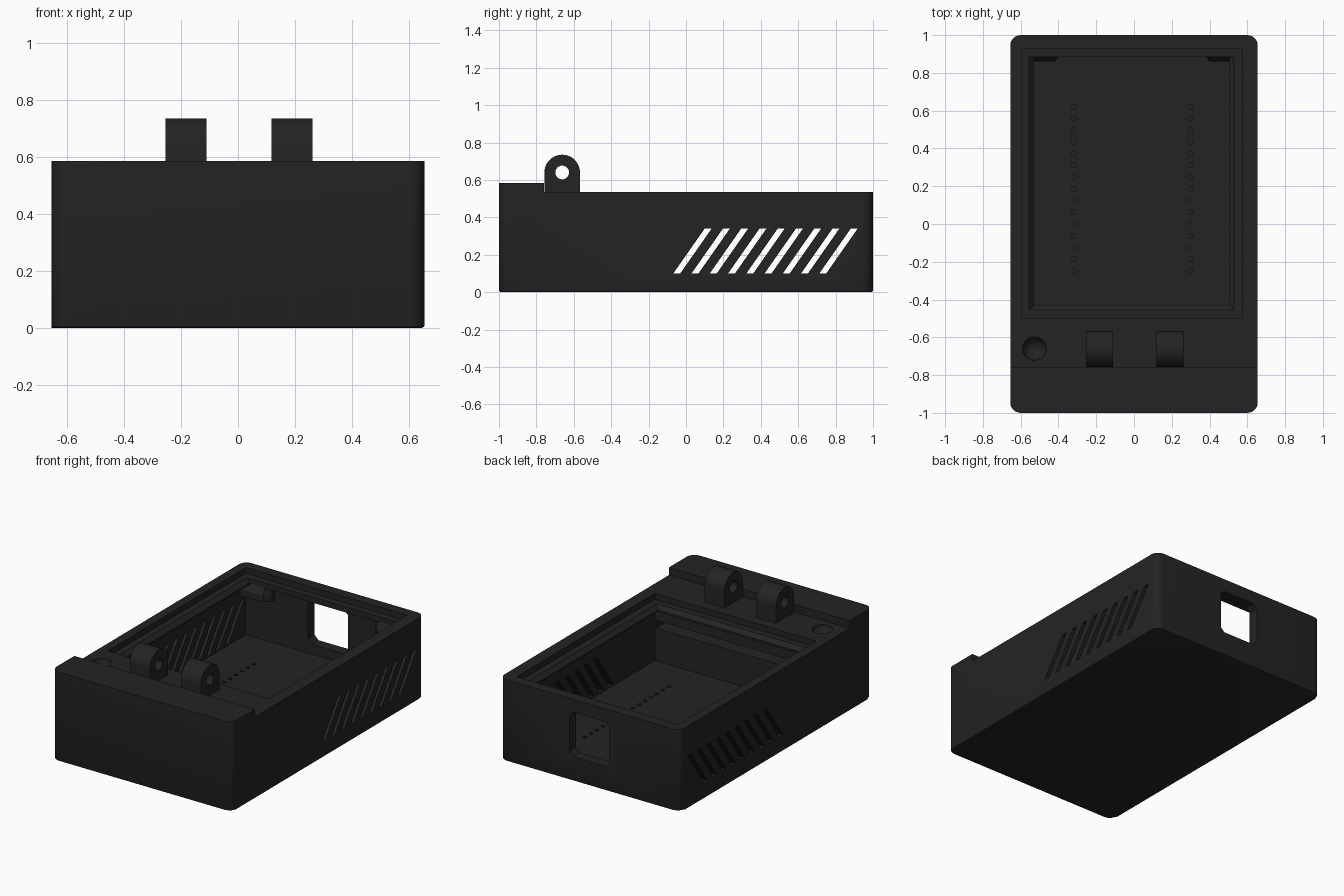
import bpy, bmesh, math
from mathutils import Matrix, Vector

if "Cube" in bpy.data.objects:
    bpy.data.objects.remove(bpy.data.objects["Cube"])

black = bpy.data.materials.new("matte_black")
black.diffuse_color = (0.0175, 0.0175, 0.0175, 1)
black.use_nodes = True
black.node_tree.nodes["Principled BSDF"].inputs["Base Color"].default_value = black.diffuse_color


def finish(name, bm):
    bmesh.ops.recalc_face_normals(bm, faces=bm.faces)
    me = bpy.data.meshes.new(name)
    bm.to_mesh(me)
    bm.free()
    me.materials.append(black)
    ob = bpy.data.objects.new(name, me)
    bpy.context.collection.objects.link(ob)
    return ob


def loft(bm, rings):
    """Closed solid through rings of equal point count."""
    vs = [[bm.verts.new(p) for p in r] for r in rings]
    n = len(vs[0])
    bm.faces.new(vs[0])
    bm.faces.new(vs[-1])
    for a, b in zip(vs, vs[1:]):
        for i in range(n):
            j = (i + 1) % n
            bm.faces.new((a[i], a[j], b[j], b[i]))


def rect(x0, x1, y0, y1, z):
    return [(x0, y0, z), (x1, y0, z), (x1, y1, z), (x0, y1, z)]


def along_x(pts, x0, x1):
    return [[(x, y, z) for y, z in pts] for x in (x0, x1)]


def solid(name, *ring_sets):
    bm = bmesh.new()
    for r in ring_sets:
        loft(bm, r)
    return finish(name, bm)


def cut(target, cutter):
    m = target.modifiers.new("cut", 'BOOLEAN')
    m.operation, m.solver, m.object = 'DIFFERENCE', 'EXACT', cutter
    dg = bpy.context.evaluated_depsgraph_get()
    dg.update()
    me = bpy.data.meshes.new_from_object(target.evaluated_get(dg))
    target.modifiers.clear()
    target.data = me
    bpy.data.objects.remove(cutter)


def smooth(ob):
    bpy.ops.object.select_all(action='DESELECT')
    ob.select_set(True)
    bpy.context.view_layer.objects.active = ob
    bpy.ops.object.shade_smooth_by_angle(angle=math.radians(32))


# Case: side profile with raised front step, rounded vertical corners
W = 0.655
profile = [(-1, 0), (1, 0), (1, .535), (-.76, .535), (-.76, .585), (-1, .585)]
bm = bmesh.new()
loft(bm, along_x(profile, -W, W))
corners = [e for e in bm.edges if abs(e.verts[0].co.z - e.verts[1].co.z) > .3]
bmesh.ops.bevel(bm, geom=corners, offset=.055, segments=7, profile=.5, affect='EDGES')
bottom = [e for e in bm.edges if all(v.co.z < .001 for v in e.verts)]
bmesh.ops.bevel(bm, geom=bottom, offset=.01, segments=2, profile=.5, affect='EDGES')
case = finish("case", bm)

# Lid recess, sloped lip opening, and the wider cavity under the lip
cut(case, solid("recess", [rect(-.595, .575, -.5, .93, z) for z in (.497, .7)]))
cut(case, solid("cavity", [rect(-.595, .575, -.5, .93, z) for z in (.095, .46)]))
cut(case, solid("lip_opening", [rect(-.53, .505, -.43, .885, .44),
                                rect(-.53, .505, -.43, .885, .472),
                                rect(-.555, .53, -.455, .885, .497),
                                rect(-.555, .53, -.455, .885, .51)]))

# Slot in the inner front wall
cut(case, solid("wire_slot", [rect(-.4, .565, -.62, -.45, z) for z in (.31, .36)]))

# Slanted vents through both side walls
vents = []
for i in range(9):
    y = -.068 + i * .0976
    vents.append(along_x([(y, .1), (y + .037, .1), (y + .205, .34), (y + .168, .34)], -.8, .8))
cut(case, solid("vents", *vents))

# Square port with clipped corners in the back wall
c, h, k = .305, .145, .028
port = [(-h + k, -h), (h - k, -h), (h, -h + k), (h, h - k),
        (h - k, h), (-h + k, h), (-h, h - k), (-h, -h + k)]
cut(case, solid("port", [[(x, y, z + c) for x, z in port] for y in (.89, 1.1)]))

# Two rows of pin holes in the floor
pins = []
for x in (-.318, .298):
    for i in range(15):
        y = .62 - i * .062
        pins.append([[(x + .013 * math.cos(a * math.pi / 4 + .39),
                       y + .013 * math.sin(a * math.pi / 4 + .39), z) for a in range(8)]
                     for z in (.05, .12)])
cut(case, solid("pins", *pins))

# Round dimple on the front deck
bm = bmesh.new()
bmesh.ops.create_uvsphere(bm, u_segments=32, v_segments=17, radius=.063,
                          matrix=Matrix.Translation(Vector((-.527, -.66, .535))))
cut(case, finish("dimple", bm))
smooth(case)

# Hinge lugs with a pin hole
cy, cz, R = -.662, .64, .095
arch = [(cy - R, .53)]
arch += [(cy - R * math.cos(math.pi * i / 24), cz + R * math.sin(math.pi * i / 24)) for i in range(25)]
arch += [(cy + R, .53)]
for side, x0, x1 in (("left", -.255, -.11), ("right", .118, .262)):
    lug = solid("hinge_lug_" + side, along_x(arch, x0, x1))
    hole = [(cy + .037 * math.cos(math.tau * i / 24), cz + .037 * math.sin(math.tau * i / 24))
            for i in range(24)]
    cut(lug, solid("hinge_hole", along_x(hole, x0 - .1, x1 + .1)))
    smooth(lug)

# Corner brackets under the lip at the back
for side, xw, s in (("left", -.6, 1), ("right", .58, -1)):
    def ring(z, front):
        return [(xw, .935, z), (xw + s * .215, .935, z), (xw + s * .215, .9, z),
                (xw + s * .178, front, z), (xw, front, z)]
    solid("corner_bracket_" + side, [ring(.38, .86), ring(.42, .86), ring(.465, .885)])
